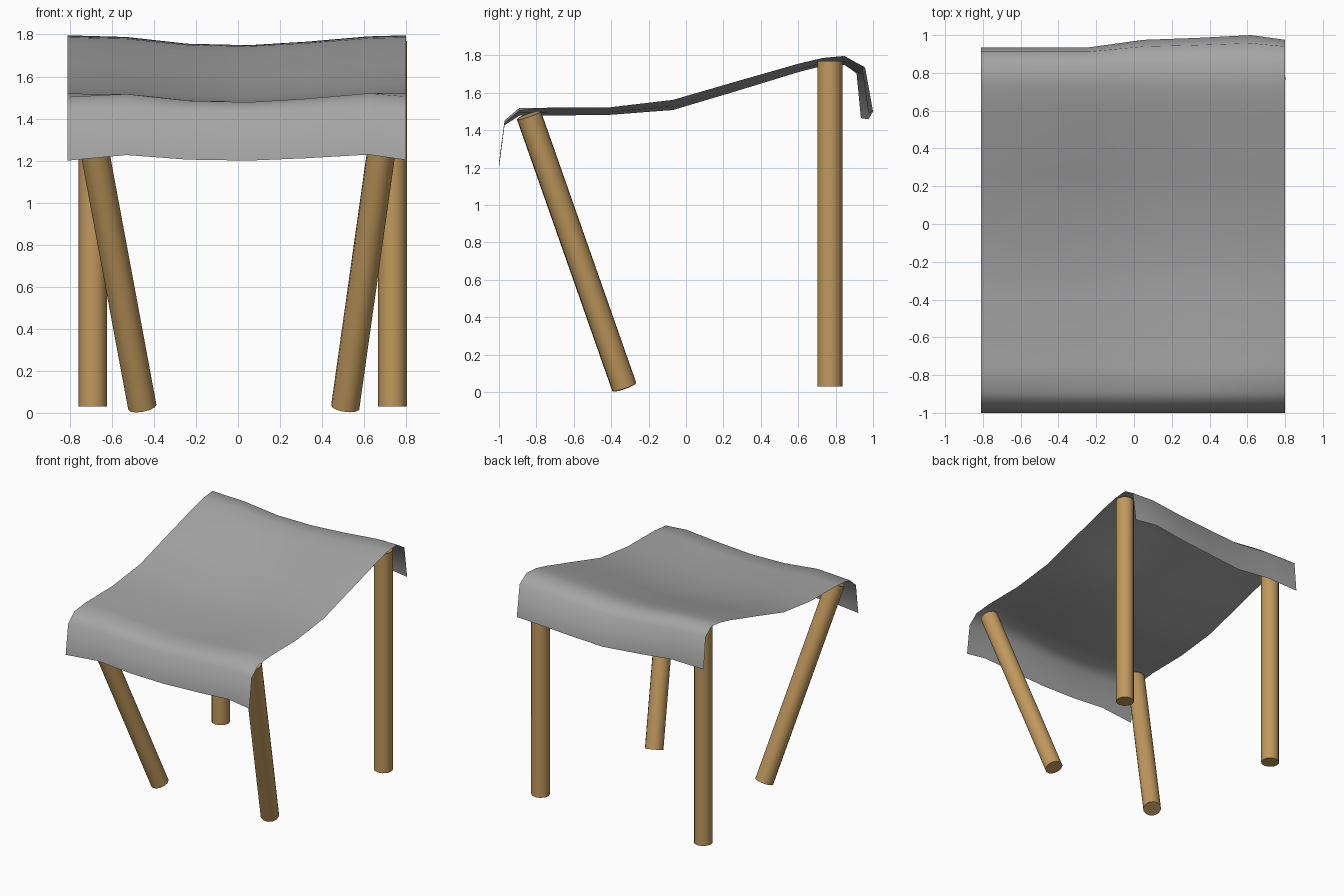
import bpy, bmesh
from mathutils import Vector

if "Cube" in bpy.data.objects:
    bpy.data.objects.remove(bpy.data.objects["Cube"])


def material(name, color):
    m = bpy.data.materials.new(name)
    m.diffuse_color = (*color, 1)
    m.use_nodes = True
    m.node_tree.nodes["Principled BSDF"].inputs["Base Color"].default_value = m.diffuse_color
    return m


fabric = material("grey fabric", (0.38, 0.38, 0.38))
wood = material("light wood", (0.53, 0.32, 0.11))


def add_object(name, bm, mat):
    mesh = bpy.data.meshes.new(name)
    bm.to_mesh(mesh)
    bm.free()
    mesh.materials.append(mat)
    ob = bpy.data.objects.new(name, mesh)
    bpy.context.collection.objects.link(ob)
    bpy.context.view_layer.objects.active = ob
    ob.select_set(True)
    bpy.ops.object.shade_smooth_by_angle(angle=1.0)
    ob.select_set(False)
    return ob


# Draped seat sheet: side profile swept across columns that sag in the middle
# Columns: x, sag, corner droop of the front lip, back flap y shift
columns = [(-0.81, 0.0, 0.022, -0.04), (-0.53, 0.008, 0.0, -0.04),
           (-0.24, 0.04, 0.0, -0.04), (0.05, 0.047, 0.0, 0.0),
           (0.33, 0.03, 0.0, 0.01), (0.62, 0.005, 0.0, 0.025),
           (0.80, 0.0, 0.02, 0.0)]
# Profile rows: y, z, sag factor, droop factor, shift factor
profile = [(-1.0, 1.232, 0.68, 1.45, 0), (-0.97, 1.455, 0.6, 0.9, 0),
           (-0.89, 1.525, 1, 1, 0), (-0.75, 1.525, 1, 0.3, 0),
           (-0.41, 1.522, 0.85, 0, 0), (-0.07, 1.562, 1.15, 0, 0),
           (0.25, 1.655, 1.1, 0, 0), (0.60, 1.755, 0.95, 0, 0),
           (0.73, 1.786, 0.9, 0, 0), (0.85, 1.796, 1, 0, 0.3),
           (0.94, 1.74, 0.9, 0, 0.7), (0.975, 1.505, 1, 0.6, 1)]
bm = bmesh.new()
grid = [[bm.verts.new((x, y + shift * fy, z - sag * fs - droop * fd))
         for x, sag, droop, shift in columns]
        for y, z, fs, fd, fy in profile]
for a, b in zip(grid, grid[1:]):
    for i in range(len(columns) - 1):
        bm.faces.new((a[i], a[i + 1], b[i + 1], b[i]))
add_object("seat", bm, fabric)


# Round legs between two end points
def leg(name, bottom, top, radius=0.068):
    bottom, top = Vector(bottom), Vector(top)
    axis = top - bottom
    bm = bmesh.new()
    bmesh.ops.create_cone(bm, cap_ends=True, segments=12, radius1=radius,
                          radius2=radius, depth=axis.length)
    ob = add_object(name, bm, wood)
    ob.location = (bottom + top) / 2
    ob.rotation_euler = axis.to_track_quat('Z', 'Y').to_euler()


leg("back_left_leg", (-0.69, 0.77, 0.03), (-0.69, 0.77, 1.77))
leg("back_right_leg", (0.735, 0.77, 0.03), (0.735, 0.77, 1.77))
leg("front_left_leg", (-0.455, -0.33, 0.027), (-0.725, -0.84, 1.48))
leg("front_right_leg", (0.51, -0.33, 0.027), (0.715, -0.84, 1.48))
